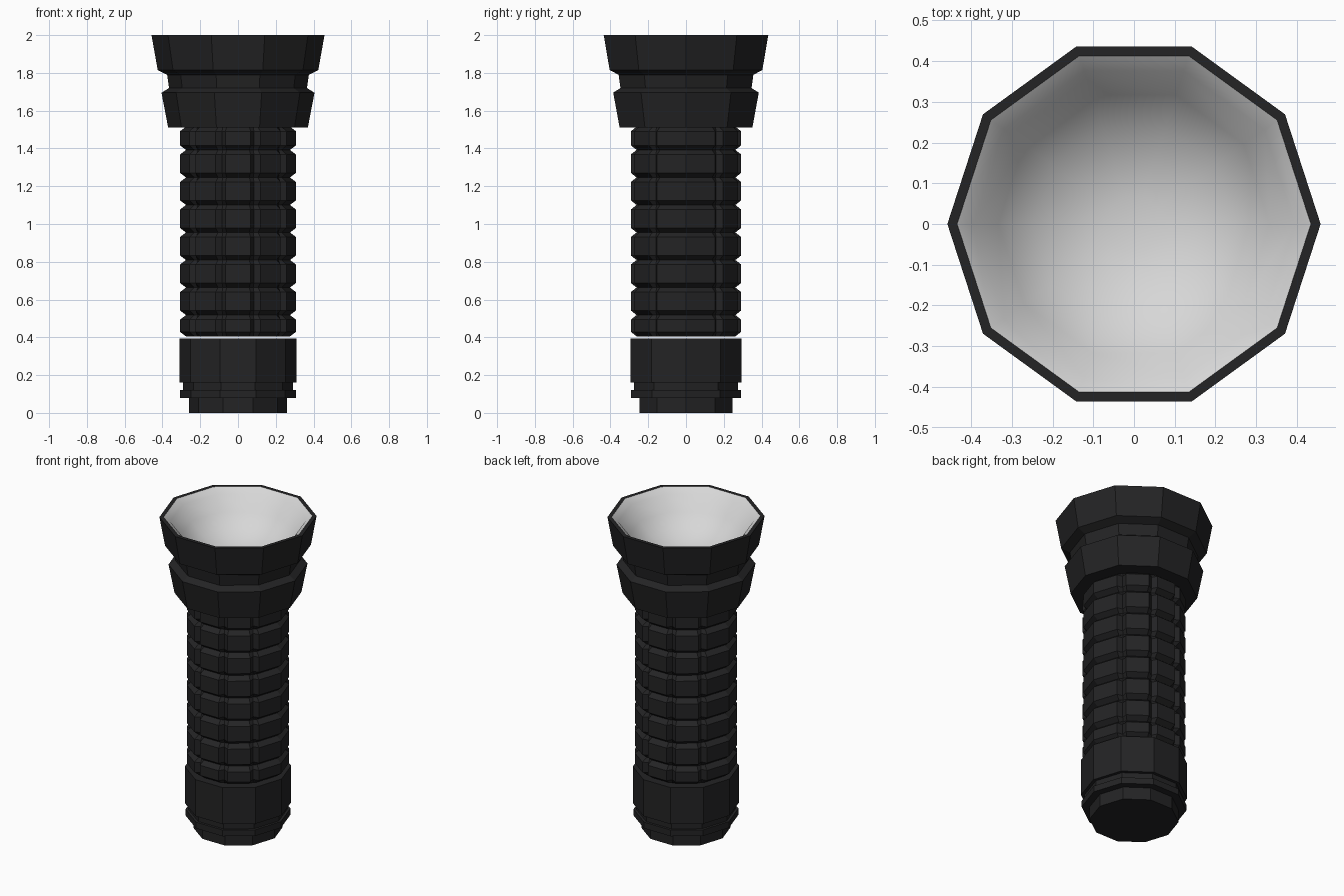
import bpy, bmesh, math

if "Cube" in bpy.data.objects:
    bpy.data.objects.remove(bpy.data.objects["Cube"])

SIDES = 10


def material(name, rgb):
    m = bpy.data.materials.new(name)
    m.diffuse_color = (*rgb, 1)
    m.use_nodes = True
    m.node_tree.nodes["Principled BSDF"].inputs["Base Color"].default_value = m.diffuse_color
    return m


BLACK = material("matte black", (0.017, 0.017, 0.018))
SILVER = material("light reflector grey", (0.68, 0.68, 0.68))


def decagon(r):
    return [(r * math.cos(math.tau * k / SIDES), r * math.sin(math.tau * k / SIDES))
            for k in range(SIDES)]


def grooved_decagon(r, t=0.15, core=0.272):
    """Decagon with a V groove at every corner except the two on the x axis."""
    pts, corners = [], decagon(r)
    inner = decagon(min(core, r * 0.96))
    for k, (x, y) in enumerate(corners):
        if k % 5 == 0:
            pts.append((x, y))
            continue
        px, py = corners[k - 1]
        nx, ny = corners[(k + 1) % SIDES]
        pts += [(x + (px - x) * t, y + (py - y) * t), inner[k],
                (x + (nx - x) * t, y + (ny - y) * t)]
    return pts


def loft(name, profile, mat, section=decagon, cap_start=True, cap_end=True, smooth=False):
    """Stack cross-sections along a (radius, z) profile."""
    bm = bmesh.new()
    rings = [[bm.verts.new((x, y, z)) for x, y in section(r)] for r, z in profile]
    for a, b in zip(rings, rings[1:]):
        n = len(a)
        for i in range(n):
            j = (i + 1) % n
            bm.faces.new((a[i], a[j], b[j], b[i]))
    if cap_start:
        bm.faces.new(rings[0][::-1])
    if cap_end:
        bm.faces.new(rings[-1])
    for f in bm.faces:
        f.smooth = smooth
    me = bpy.data.meshes.new(name)
    bm.to_mesh(me)
    bm.free()
    me.materials.append(mat)
    ob = bpy.data.objects.new(name, me)
    bpy.context.collection.objects.link(ob)
    return ob


# Tail cap with its stepped collar and end button
loft("tail_cap", [(0.26, 0), (0.26, 0.08), (0.306, 0.08), (0.306, 0.12),
                  (0.29, 0.12), (0.29, 0.16), (0.31, 0.16), (0.31, 0.395)], BLACK)

# Grip: eight rows of chamfered blocks separated by V grooves
grooves = [0.405] + [0.518 + 0.1457 * i for i in range(7)] + [1.515]
R_OUT, R_IN, CH = 0.307, 0.275, 0.024
grip = [(R_IN, grooves[0])]
for lo, hi in zip(grooves, grooves[1:]):
    grip += [(R_OUT, lo + CH), (R_OUT, hi - CH), (R_IN, hi)]
loft("grip", grip, BLACK, section=grooved_decagon)

# Flared lamp head, open at the top with a thin flat rim
loft("lamp_head", [(0.37, 1.512), (0.405, 1.695), (0.365, 1.72), (0.375, 1.79),
                   (0.425, 1.815), (0.458, 2.0), (0.434, 2.0)], BLACK, cap_end=False)

# Smooth concave reflector dish
loft("reflector", [(0.0, 0)] and [(0.434, 2.0), (0.395, 1.97), (0.333, 1.88), (0.25, 1.81),
                                  (0.16, 1.765), (0.07, 1.745)][::-1],
     SILVER, cap_end=False, smooth=True)
